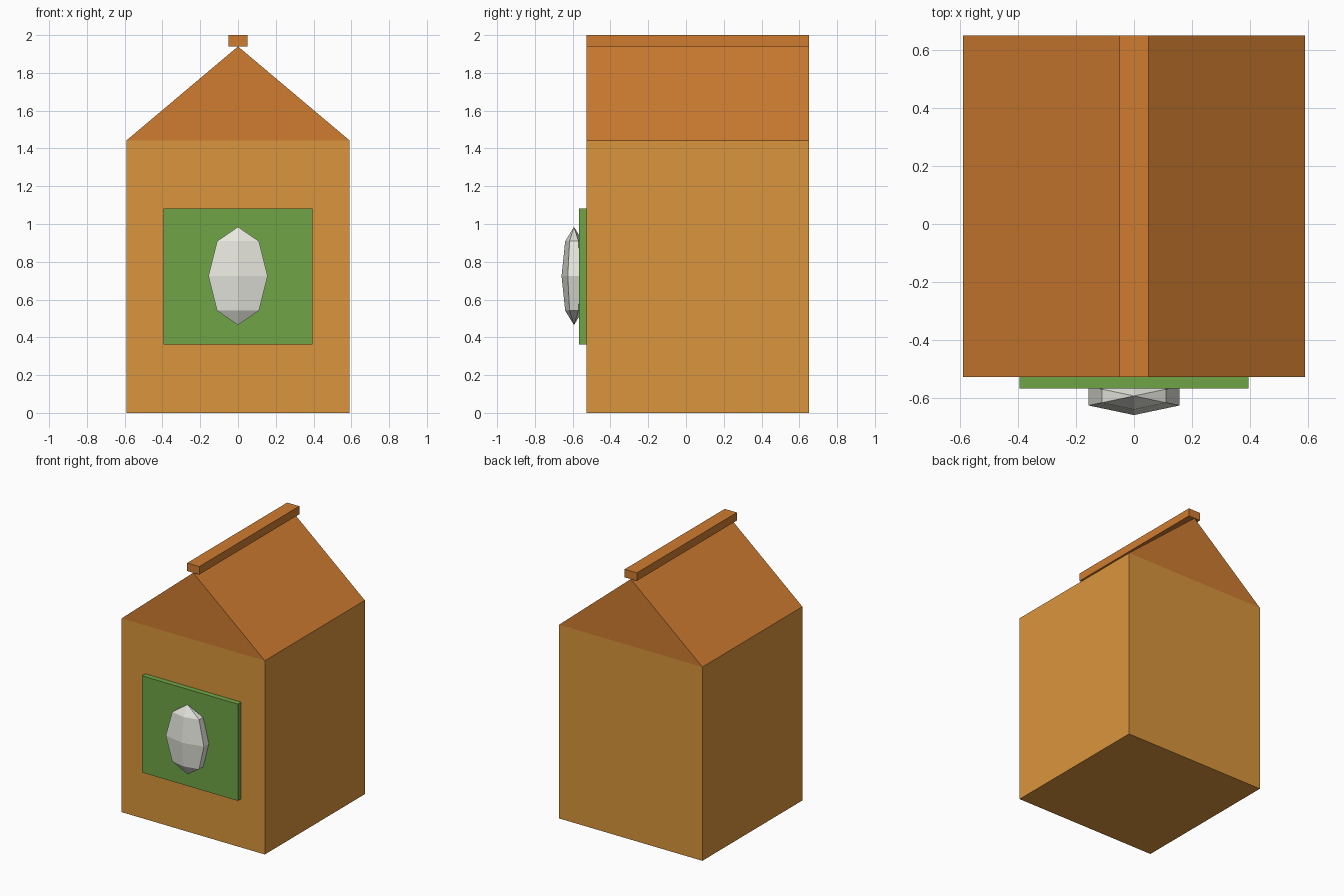
import bpy, bmesh
from mathutils import Matrix

if "Cube" in bpy.data.objects:
    bpy.data.objects.remove(bpy.data.objects["Cube"])

FRONT, BACK = -0.527, 0.65
HALF, EAVE, APEX = 0.59, 1.443, 1.94


def material(name, rgb):
    m = bpy.data.materials.new(name)
    m.diffuse_color = (*rgb, 1)
    m.use_nodes = True
    m.node_tree.nodes["Principled BSDF"].inputs["Base Color"].default_value = m.diffuse_color
    return m


def finish(name, bm, mat):
    bmesh.ops.recalc_face_normals(bm, faces=bm.faces)
    mesh = bpy.data.meshes.new(name)
    bm.to_mesh(mesh)
    bm.free()
    mesh.materials.append(mat)
    obj = bpy.data.objects.new(name, mesh)
    bpy.context.collection.objects.link(obj)
    return obj


def extrude_profile(name, profile, y0, y1, mat):
    """Extrude an x-z outline along y."""
    bm = bmesh.new()
    face = bm.faces.new([bm.verts.new((x, y0, z)) for x, z in profile])
    new = bmesh.ops.extrude_face_region(bm, geom=[face])["geom"]
    verts = [v for v in new if isinstance(v, bmesh.types.BMVert)]
    bmesh.ops.translate(bm, verts=verts, vec=(0, y1 - y0, 0))
    return finish(name, bm, mat)


def rect(half, z0, z1):
    return [(-half, z0), (half, z0), (half, z1), (-half, z1)]


orange = material("carton_orange", (0.70, 0.30, 0.045))
rust = material("roof_orange", (0.62, 0.20, 0.03))
green = material("label_green", (0.16, 0.37, 0.06))
white = material("emblem_white", (0.80, 0.80, 0.74))

# Carton body, gabled top and folded ridge
extrude_profile("carton_body", rect(HALF, 0, EAVE), FRONT, BACK, orange)
extrude_profile("gable_top", [(-HALF, EAVE), (HALF, EAVE), (0, APEX)], FRONT, BACK, rust)
extrude_profile("ridge_fold", rect(0.05, APEX, 2.0), FRONT, BACK, rust)

# Front label panel
extrude_profile("label_panel", rect(0.395, 0.363, 1.083), -0.567, FRONT, green)

# Faceted oval on the label
bm = bmesh.new()
bmesh.ops.create_uvsphere(
    bm, u_segments=6, v_segments=4, radius=1,
    matrix=Matrix.Translation((0, -0.593, 0.725)) @ Matrix.Diagonal((0.181, 0.066, 0.26, 1)))
finish("label_oval", bm, white)
